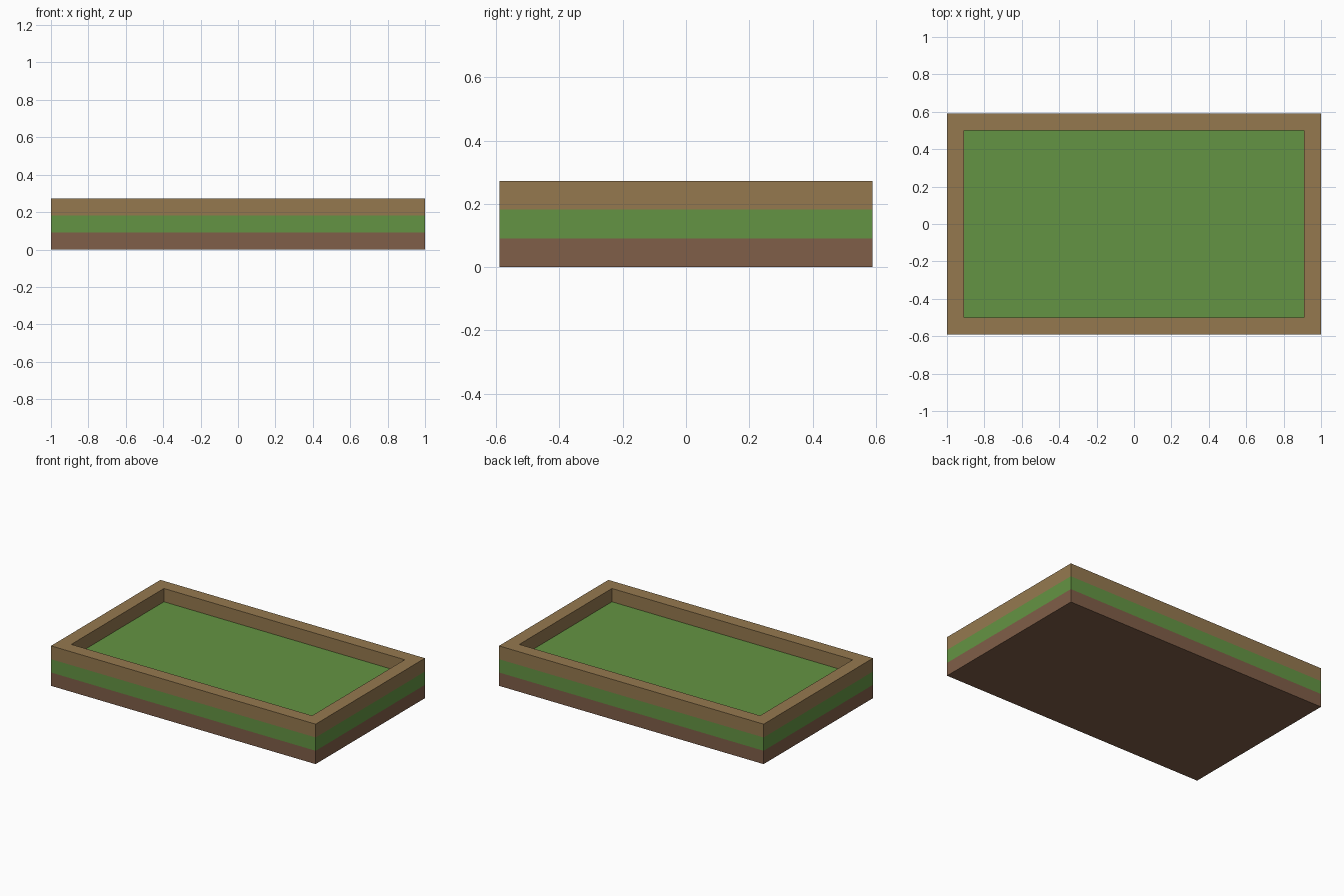
import bpy
import bmesh

cube = bpy.data.objects.get("Cube")
if cube:
    bpy.data.objects.remove(cube, do_unlink=True)


def make_material(name, srgb):
    linear = [((c / 255 + 0.055) / 1.055) ** 2.4 for c in srgb] + [1.0]
    mat = bpy.data.materials.new(name)
    mat.use_nodes = True
    mat.diffuse_color = linear
    mat.node_tree.nodes["Principled BSDF"].inputs["Base Color"].default_value = linear
    return mat


def make_shell(name, mat, rings, cap=None):
    """Skin rectangular rings (half x, half y, z); cap closes the 'first' or 'last' ring."""
    bm = bmesh.new()
    loops = []
    for hx, hy, z in rings:
        corners = ((-hx, -hy), (hx, -hy), (hx, hy), (-hx, hy))
        loops.append([bm.verts.new((x, y, z)) for x, y in corners])
    for low, high in zip(loops, loops[1:]):
        for i in range(4):
            j = (i + 1) % 4
            bm.faces.new((low[i], low[j], high[j], high[i]))
    if cap == "first":
        bm.faces.new(loops[0][::-1])
    elif cap == "last":
        bm.faces.new(loops[-1])
    mesh = bpy.data.meshes.new(name)
    bm.to_mesh(mesh)
    bm.free()
    mesh.materials.append(mat)
    obj = bpy.data.objects.new(name, mesh)
    bpy.context.collection.objects.link(obj)
    return obj


soil = make_material("soil brown", (128, 94, 72))
grass = make_material("grass green", (100, 148, 67))
wood = make_material("wood tan", (149, 121, 79))

# Outer footprint, inner footprint and layer heights
OUT = (1.0, 0.59)
INN = (0.91, 0.5)
SOIL_TOP, GRASS_TOP, RIM_TOP = 0.091, 0.182, 0.273

# Soil layer with the closed underside
make_shell("soil_base", soil, [(*OUT, 0), (*OUT, SOIL_TOP)], cap="first")

# Grass band around the outside and the sunken lawn
make_shell("grass_band", grass, [(*OUT, SOIL_TOP), (*OUT, GRASS_TOP)])
make_shell("lawn", grass, [(*INN, GRASS_TOP)], cap="last")

# Raised rim: outer wall, flat top, inner wall
make_shell("raised_rim", wood, [(*OUT, GRASS_TOP), (*OUT, RIM_TOP), (*INN, RIM_TOP), (*INN, GRASS_TOP)])
